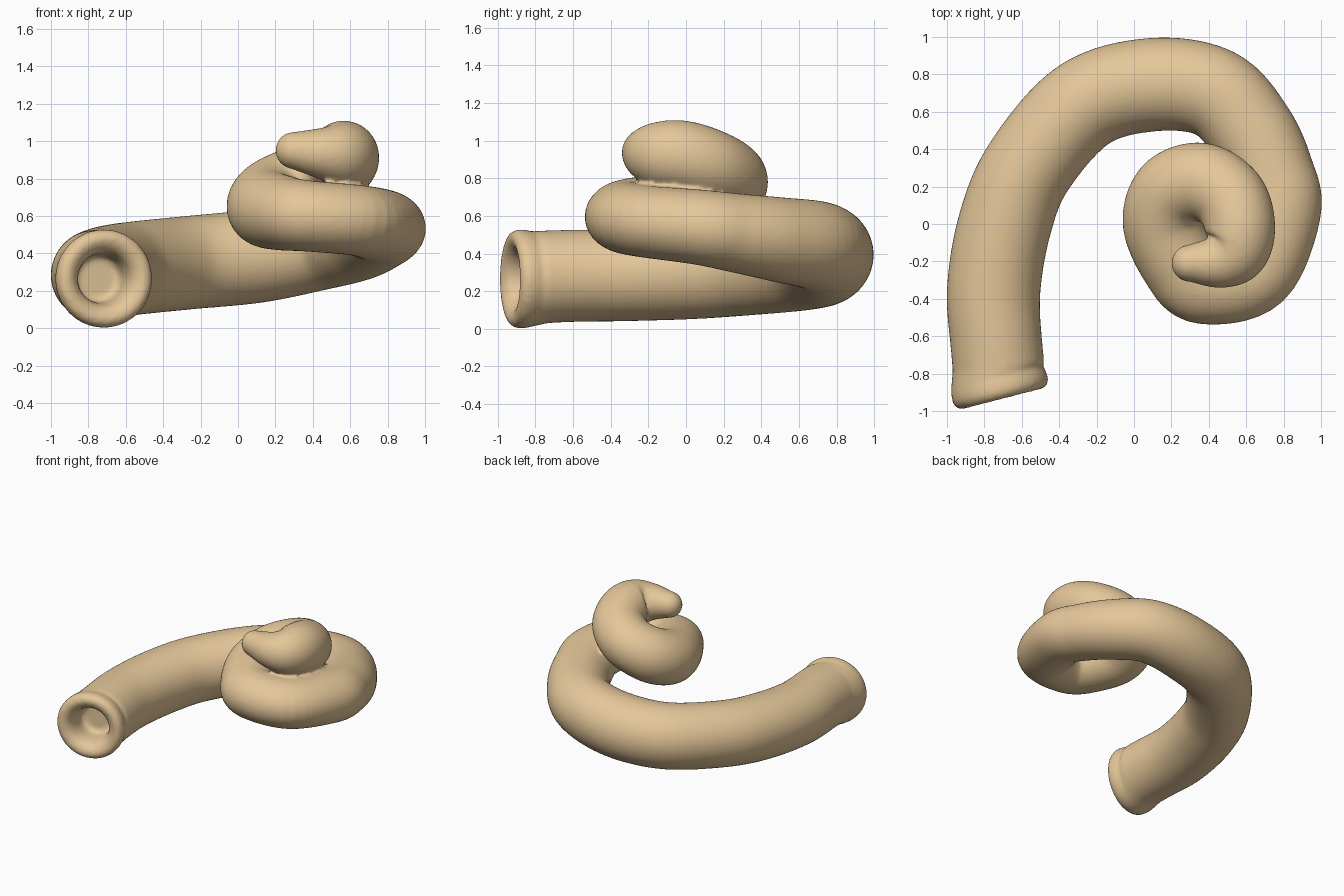
import bpy, bmesh, math
from mathutils import Vector

if "Cube" in bpy.data.objects:
    bpy.data.objects.remove(bpy.data.objects["Cube"])

# Centreline stations: x, y, z, sideways radius, vertical radius
PATH = [
    (-.705, -.925, .265, .25, .25), (-.735, -.65, .28, .245, .245),
    (-.75, -.35, .285, .25, .245), (-.69, .0, .30, .25, .25),
    (-.56, .31, .32, .245, .25), (-.265, .64, .35, .248, .25),
    (.10, .745, .385, .25, .25), (.43, .70, .44, .243, .238),
    (.63, .49, .475, .235, .225), (.735, .265, .51, .23, .21),
    (.77, .07, .54, .23, .20), (.645, -.255, .575, .22, .19),
    (.37, -.32, .60, .215, .19), (.245, -.21, .615, .21, .20),
    (.15, .0, .645, .21, .21), (.20, .17, .71, .21, .21),
    (.36, .225, .79, .21, .20), (.51, .14, .86, .20, .195),
    (.565, -.01, .91, .19, .195), (.54, -.14, .925, .18, .18),
    (.45, -.20, .935, .145, .14), (.30, -.21, .95, .10, .10),
]
# Mouth profile from cup floor out over the rim: inset along tube, radius
MOUTH = [(.20, .05), (.20, .10), (.18, .125), (.08, .135), (.03, .15), (.0, .18),
         (-.012, .215), (.0, .247), (.03, .263), (.07, .262), (.11, .253)]
SIDES, STEPS = 40, 8


def spline(pts):
    """Catmull-Rom through the stations, interpolating position and radii."""
    p = [Vector(q) for q in pts]
    p = [2 * p[0] - p[1]] + p + [2 * p[-1] - p[-2]]
    out = []
    for i in range(1, len(p) - 2):
        a, b, c, d = p[i - 1:i + 3]
        for k in range(STEPS):
            t = k / STEPS
            out.append(.5 * (2 * b + (c - a) * t + (2 * a - 5 * b + 4 * c - d) * t * t
                             + (3 * b - a - 3 * c + d) * t ** 3))
    return out + [p[-2]]


bm = bmesh.new()
rings = []


def add_ring(centre, tangent, rs, rv):
    side = tangent.cross(Vector((0, 0, 1))).normalized()
    up = side.cross(tangent).normalized()
    ring = []
    for k in range(SIDES):
        a = 2 * math.pi * k / SIDES
        ring.append(bm.verts.new(centre + side * (rs * math.cos(a)) + up * (rv * math.sin(a))))
    rings.append(ring)


samples = spline(PATH)
pos = [Vector(s[:3]) for s in samples]

# Mouth cup and rolled rim
axis = Vector((-.25, .968, .0)).normalized()
for inset, r in MOUTH:
    add_ring(pos[0] + axis * inset, axis, r, r)

# Coiled tube body
for i in range(5, len(pos)):
    t = (pos[min(i + 1, len(pos) - 1)] - pos[i - 1]).normalized()
    add_ring(pos[i], t, samples[i][3], samples[i][4])

# Rounded tip
for k in range(1, 6):
    a = math.radians(17 * k)
    add_ring(pos[-1] + t * (.10 * math.sin(a)), t, .10 * math.cos(a), .10 * math.cos(a))

for r0, r1 in zip(rings, rings[1:]):
    for k in range(SIDES):
        j = (k + 1) % SIDES
        bm.faces.new((r0[k], r0[j], r1[j], r1[k]))
bm.faces.new(rings[0])
bm.faces.new(rings[-1])
bmesh.ops.recalc_face_normals(bm, faces=bm.faces)

mesh = bpy.data.meshes.new("spiral_tube")
bm.to_mesh(mesh)
bm.free()
tube = bpy.data.objects.new("spiral_tube", mesh)
bpy.context.collection.objects.link(tube)

# Fuse touching coils and soften the creases
remesh = tube.modifiers.new("fuse", 'REMESH')
remesh.mode = 'VOXEL'
remesh.voxel_size = .014
remesh.use_smooth_shade = True
soft = tube.modifiers.new("soften", 'SMOOTH')
soft.factor = .5
soft.iterations = 5

# Sandy tan finish
mat = bpy.data.materials.new("sandy_tan")
mat.diffuse_color = (.78, .57, .32, 1)
mat.use_nodes = True
mat.node_tree.nodes["Principled BSDF"].inputs["Base Color"].default_value = mat.diffuse_color
mesh.materials.append(mat)
for p in mesh.polygons:
    p.use_smooth = True
